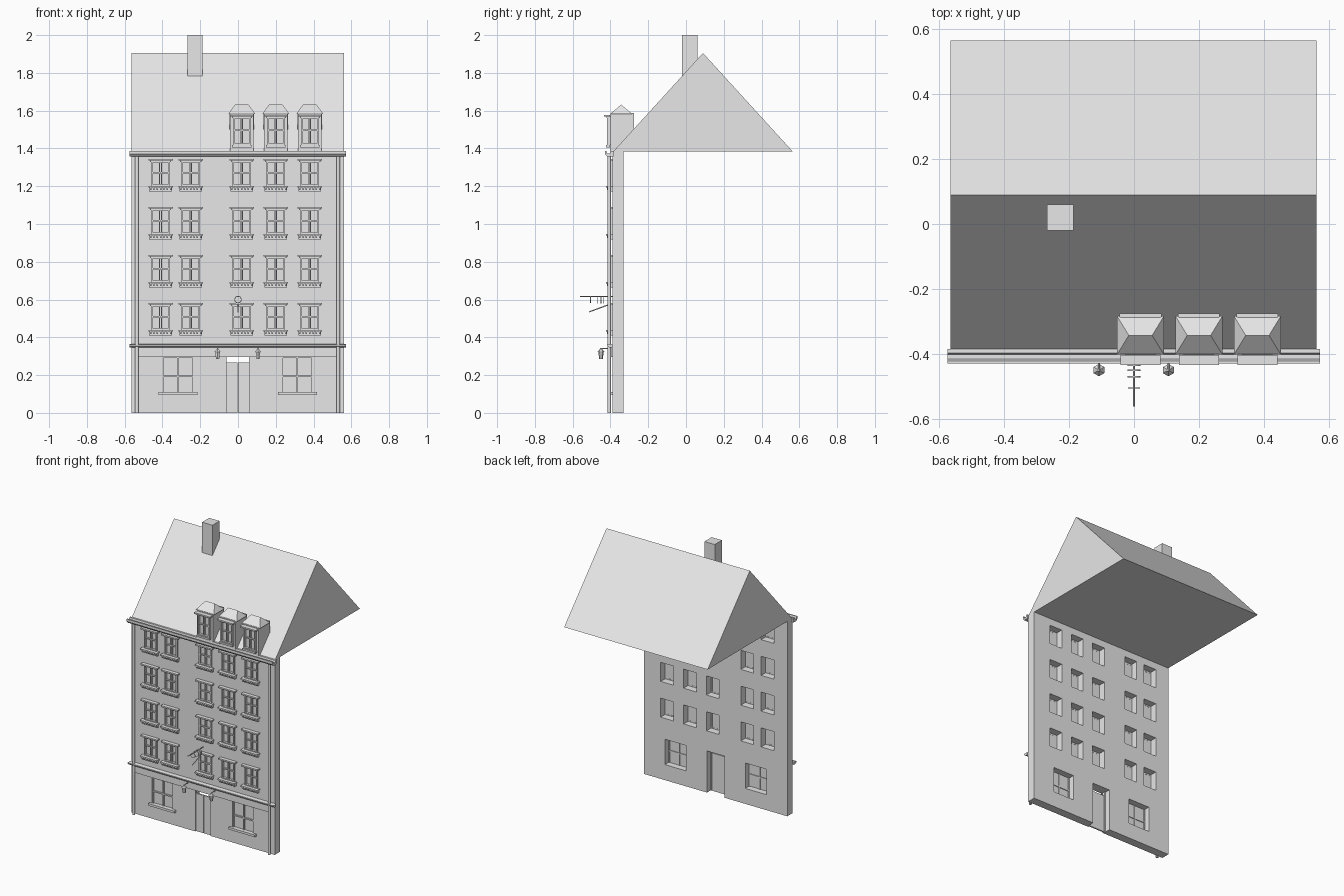
import bpy, bmesh, math
from mathutils import Matrix, Vector

cube = bpy.data.objects.get("Cube")
if cube:
    bpy.data.objects.remove(cube, do_unlink=True)

GREY = bpy.data.materials.new("plain_grey")
GREY.use_nodes = True
GREY.diffuse_color = (0.8, 0.8, 0.8, 1)
GREY.node_tree.nodes["Principled BSDF"].inputs["Base Color"].default_value = (0.8, 0.8, 0.8, 1)

WALL = -0.39          # outer face of the facade
BACK = -0.33
LEFT, RIGHT = -0.565, 0.562
EAVE = 1.384


def place(name, mesh, loc=(0, 0, 0)):
    ob = bpy.data.objects.new(name, mesh)
    ob.location = loc
    bpy.context.collection.objects.link(ob)
    return ob


def finish(name, bm):
    bmesh.ops.recalc_face_normals(bm, faces=bm.faces)
    me = bpy.data.meshes.new(name)
    bm.to_mesh(me)
    bm.free()
    me.materials.append(GREY)
    return me


def box(bm, x0, x1, y0, y1, z0, z1):
    m = Matrix.Translation(((x0 + x1) / 2, (y0 + y1) / 2, (z0 + z1) / 2))
    bmesh.ops.create_cube(bm, size=1, matrix=m @ Matrix.Diagonal((x1 - x0, y1 - y0, z1 - z0, 1)))


def rod(bm, a, b, r, r2=None, sides=8):
    a, b = Vector(a), Vector(b)
    rot = (b - a).to_track_quat('Z', 'Y').to_matrix().to_4x4()
    bmesh.ops.create_cone(bm, cap_ends=True, segments=sides, radius1=r,
                          radius2=r if r2 is None else r2, depth=(b - a).length,
                          matrix=Matrix.Translation((a + b) / 2) @ rot)


def prism(bm, profile, x0, x1):
    # extrude a (y, z) profile along x
    f = bm.faces.new([bm.verts.new((x0, y, z)) for y, z in profile])
    ext = bmesh.ops.extrude_face_region(bm, geom=[f], use_keep_orig=True)
    verts = [v for v in ext["geom"] if isinstance(v, bmesh.types.BMVert)]
    bmesh.ops.translate(bm, verts=verts, vec=(x1 - x0, 0, 0))


# Window and door layout
columns = [-0.41, -0.25, 0.02, 0.2, 0.38]
sills = [1.2 - 0.254 * i for i in range(4)]
HALF, TALL = 0.05, 0.135
shop_x, shop_w, shop_z0, shop_z1 = (-0.318, 0.314), 0.083, 0.11, 0.29
door = (-0.07, 0.066, 0.0, 0.295)
holes = [(x - HALF, x + HALF, z, z + TALL) for x in columns for z in sills]
holes += [(x - shop_w, x + shop_w, shop_z0, shop_z1) for x in shop_x] + [door]

# Facade wall: grid of cells, skipping the openings, given thickness
bm = bmesh.new()
xs = sorted({LEFT, RIGHT} | {h[i] for h in holes for i in (0, 1)})
zs = sorted({0.0, EAVE} | {h[i] for h in holes for i in (2, 3)})
for x0, x1 in zip(xs, xs[1:]):
    for z0, z1 in zip(zs, zs[1:]):
        cx, cz = (x0 + x1) / 2, (z0 + z1) / 2
        if not any(h[0] < cx < h[1] and h[2] < cz < h[3] for h in holes):
            bm.faces.new([bm.verts.new((x, WALL, z)) for x, z in
                          ((x0, z0), (x1, z0), (x1, z1), (x0, z1))])
bmesh.ops.remove_doubles(bm, verts=bm.verts, dist=1e-5)
ext = bmesh.ops.extrude_face_region(bm, geom=list(bm.faces), use_keep_orig=True)
bmesh.ops.translate(bm, vec=(0, BACK - WALL, 0),
                    verts=[v for v in ext["geom"] if isinstance(v, bmesh.types.BMVert)])
place("facade_wall", finish("facade_wall", bm))

# Roof and chimney
bm = bmesh.new()
prism(bm, [(-0.385, EAVE), (0.565, EAVE), (0.09, 1.905)], LEFT, RIGHT)
place("main_roof", finish("main_roof", bm))
bm = bmesh.new()
box(bm, -0.268, -0.187, -0.02, 0.06, 1.775, 2.0)
place("chimney", finish("chimney", bm))


def window_mesh(name, half, tall, apron):
    # origin at the middle of the sill line, on the wall face
    bm = bmesh.new()
    box(bm, -half, half, 0.006, 0.009, 0, tall)                       # pane
    for s in (-1, 1):
        edge = sorted((s * half, s * (half - 0.01)))
        box(bm, *edge, -0.01, 0.01, 0, tall)                          # jambs
        sash = sorted((s * 0.002, s * 0.007))
        box(bm, *sash, -0.004, 0.008, 0, tall)                        # paired stiles
    box(bm, -half, half, -0.01, 0.01, tall - 0.01, tall)
    box(bm, -half, half, -0.01, 0.01, 0, 0.008)
    box(bm, -half, half, -0.006, 0.008, tall * 0.5, tall * 0.5 + 0.007)
    box(bm, -half - 0.015, half + 0.015, -0.026, 0.005, tall, tall + 0.01)   # lintel
    box(bm, -half - 0.006, half + 0.006, -0.014, 0.005, tall - 0.008, tall)
    if apron:
        box(bm, -half - 0.015, half + 0.015, -0.033, 0.005, -0.008, 0.001)
        box(bm, -half - 0.01, half + 0.01, -0.018, 0, -0.028, -0.006)
        for i in range(7):                                            # small brackets
            x = (i - 3) * (half + 0.003) / 3
            box(bm, x - 0.004, x + 0.004, -0.028, 0, -0.02, -0.007)
    else:
        box(bm, -half - 0.004, half + 0.004, -0.016, 0.005, -0.012, 0)
    return finish(name, bm)


# Upper floor windows
window = window_mesh("upper_window", HALF, TALL, True)
for z in sills:
    for x in columns:
        place("upper_window", window, (x, WALL, z))

# Dormers with hipped roofs
bm = bmesh.new()
box(bm, -0.062, 0.062, -0.40, -0.28, EAVE, 1.585)
dormer = finish("dormer_walls", bm)
bm = bmesh.new()
base = [bm.verts.new((x, y, 1.582)) for x, y in
        ((-0.072, -0.402), (0.072, -0.402), (0.072, -0.284), (-0.072, -0.284))]
r0, r1 = [bm.verts.new((x, -0.343, 1.632)) for x in (-0.036, 0.036)]
a, b, c, d = base
for face in ((d, c, b, a), (a, b, r1, r0), (b, c, r1), (c, d, r0, r1), (d, a, r0)):
    bm.faces.new(face)
box(bm, -0.064, 0.064, -0.286, -0.276, 1.5, 1.588)
dormer_roof = finish("dormer_roof", bm)
dormer_window = window_mesh("dormer_window", 0.047, 0.15, False)
for x in columns[2:]:
    place("dormer_walls", dormer, (x, 0, 0))
    place("dormer_roof", dormer_roof, (x, 0, 0))
    place("dormer_window", dormer_window, (x, -0.408, 1.418))

# Shop windows
bm = bmesh.new()
w = shop_w
box(bm, -w, w, 0.012, 0.015, shop_z0, shop_z1)
box(bm, -0.004, 0.004, 0.004, 0.02, shop_z0, shop_z1)
box(bm, -w, w, 0.004, 0.02, 0.19, 0.199)
for s in (-1, 1):
    box(bm, *sorted((s * w, s * (w - 0.007))), 0.002, 0.02, shop_z0, shop_z1)
box(bm, -w - 0.02, w + 0.02, -0.018, 0.01, 0.094, shop_z0)
shop = finish("shop_window", bm)
for x in shop_x:
    place("shop_window", shop, (x, WALL, 0))

# Double door with open transom
bm = bmesh.new()
for x0, x1 in ((door[0], -0.003), (-0.001, door[1])):
    box(bm, x0, x1, WALL + 0.008, WALL + 0.018, 0, 0.268)
for x0, x1 in ((door[0], -0.062), (0.058, door[1])):
    box(bm, x0, x1, WALL, WALL + 0.02, 0, door[3])
place("front_door", finish("front_door", bm))

# Sign board and string course over the ground floor
bm = bmesh.new()
box(bm, -0.53, 0.525, WALL - 0.008, WALL, 0.295, 0.345)
place("sign_board", finish("sign_board", bm))
bm = bmesh.new()
prism(bm, [(WALL, 0.345), (-0.405, 0.345), (-0.418, 0.355), (-0.418, 0.362), (WALL, 0.365)],
      -0.575, 0.572)
place("string_course", finish("string_course", bm))

# Gutter with a hollow channel
bm = bmesh.new()
prism(bm, [(-0.385, 1.357), (-0.418, 1.357), (-0.43, 1.37), (-0.43, 1.387), (-0.422, 1.387),
           (-0.416, 1.372), (-0.402, 1.372), (-0.398, 1.387), (-0.385, 1.387)], -0.575, 0.573)
place("gutter", finish("gutter", bm))

# Downpipes
for side, x in (("right", -0.535), ("left", 0.53)):
    bm = bmesh.new()
    rod(bm, (x, -0.406, 0), (x, -0.406, 1.36), 0.009, sides=12)
    ob = place(side + "_downpipe", finish("downpipe", bm))

# Lanterns beside the door
bm = bmesh.new()
rod(bm, (0, -0.45, 0.286), (0, -0.45, 0.322), 0.01, 0.014, 6)
rod(bm, (0, -0.45, 0.322), (0, -0.45, 0.342), 0.019, 0.003, 6)
rod(bm, (0, -0.455, 0.341), (0, WALL, 0.341), 0.003)
lantern = finish("lantern", bm)
for x in (-0.108, 0.106):
    place("lantern", lantern, (x, 0, 0))

# Bracket with hanging rings
bm = bmesh.new()
rod(bm, (0, -0.562, 0.617), (0, WALL, 0.617), 0.003)
rod(bm, (0, -0.512, 0.535), (0, WALL, 0.58), 0.003)
for y, r in ((-0.505, 0.018), (-0.47, 0.02), (-0.45, 0.02), (-0.435, 0.02)):
    rod(bm, (0, y - 0.002, 0.6), (0, y + 0.002, 0.6), r, sides=16)
place("hanging_sign", finish("hanging_sign", bm))
